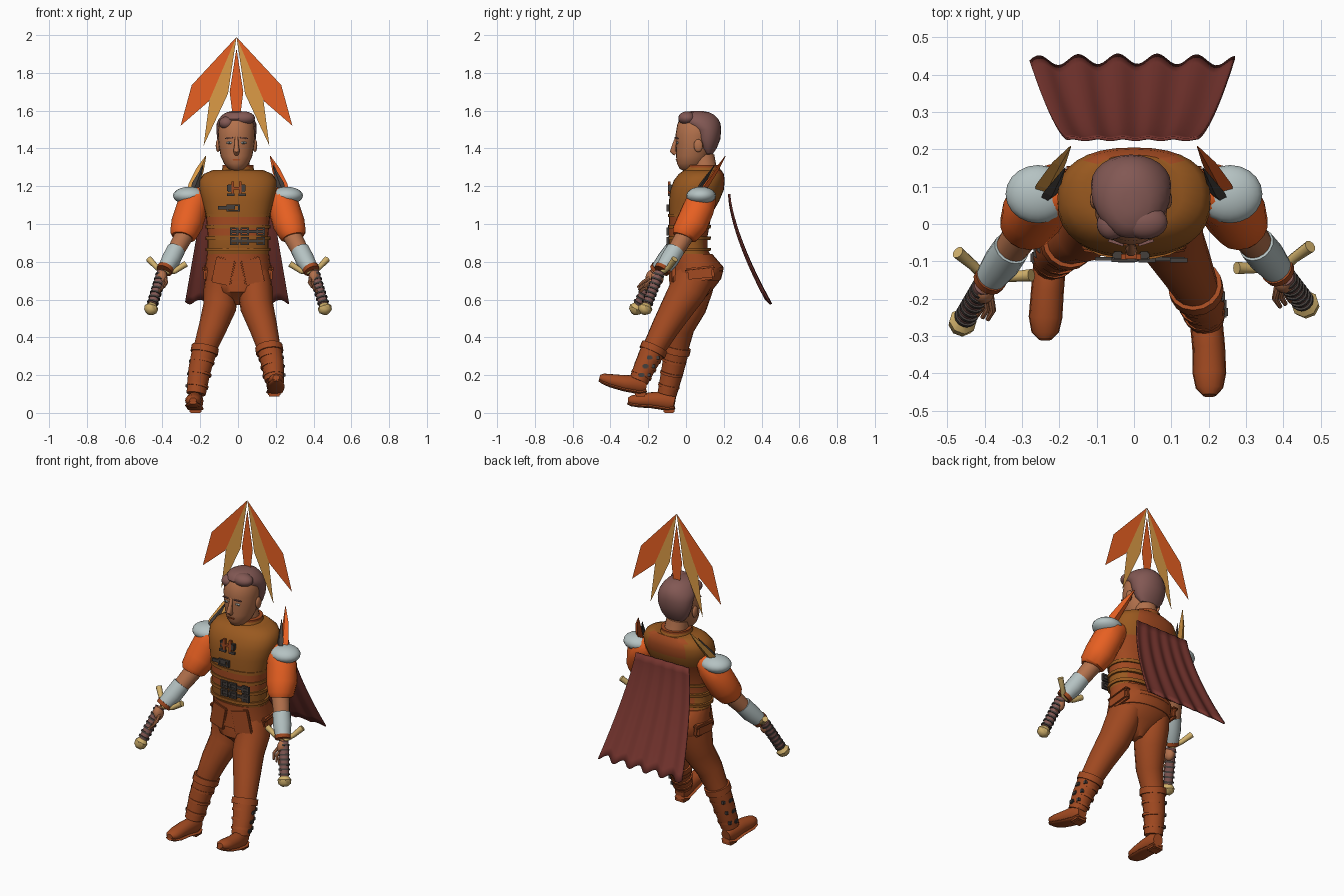
import bpy, bmesh, math
from mathutils import Vector

old = bpy.data.objects.get("Cube")
if old:
    bpy.data.objects.remove(old, do_unlink=True)

COLOURS = {
    "rust": (.36, .068, .015), "vest_brown": (.32, .10, .014),
    "orange": (.86, .125, .017), "gold": (.72, .33, .062),
    "brass": (.64, .44, .15), "skin": (.45, .165, .072),
    "hair_brown": (.225, .098, .088), "pale_grey": (.46, .54, .54),
    "charcoal": (.06, .05, .045), "maroon": (.175, .034, .027)}
MATS = {}
for key, rgb in COLOURS.items():
    m = bpy.data.materials.new(key)
    m.use_nodes = True
    m.diffuse_color = (*rgb, 1)
    m.node_tree.nodes["Principled BSDF"].inputs["Base Color"].default_value = (*rgb, 1)
    MATS[key] = m


def finish(name, bm, mats, smooth=True):
    bmesh.ops.recalc_face_normals(bm, faces=bm.faces)
    me = bpy.data.meshes.new(name)
    bm.to_mesh(me)
    bm.free()
    ob = bpy.data.objects.new(name, me)
    bpy.context.collection.objects.link(ob)
    for key in mats.split():
        me.materials.append(MATS[key])
    if smooth:
        bpy.ops.object.select_all(action='DESELECT')
        ob.select_set(True)
        bpy.context.view_layer.objects.active = ob
        bpy.ops.object.shade_smooth_by_angle(angle=math.radians(42))
    return ob


def skin_rings(name, rings, mats, smooth=True):
    bm = bmesh.new()
    vs = [[bm.verts.new(p) for p in ring] for ring in rings]
    n = len(vs[0])
    for a, b in zip(vs, vs[1:]):
        for i in range(n):
            j = (i + 1) % n
            bm.faces.new((a[i], a[j], b[j], b[i]))
    bm.faces.new(vs[0])
    bm.faces.new(vs[-1][::-1])
    return finish(name, bm, mats, smooth)


def loft(name, rows, mats, cx=0, n=24, power=1.0):
    """Stacked level rings; each row is z, front y, back y, half width."""
    def bend(v):
        return math.copysign(abs(v) ** power, v)
    rings = []
    for z, yf, yb, rx in rows:
        ang = [2 * math.pi * i / n for i in range(n)]
        rings.append([(cx + rx * bend(math.cos(a)),
                       (yf + yb) / 2 + (yb - yf) / 2 * bend(math.sin(a)), z) for a in ang])
    return skin_rings(name, rings, mats)


def limb(name, pts, mats, n=16, smooth=True):
    """Tube along a path; each point is x, y, z, side radius and optional depth radius."""
    c = [Vector(p[:3]) for p in pts]
    whole = (c[-1] - c[0]).normalized()
    ref = Vector((0, 1, 0)) if abs(whole.y) < .75 else Vector((0, 0, 1))
    rings = []
    for i, p in enumerate(pts):
        t = (c[min(i + 1, len(c) - 1)] - c[max(i - 1, 0)]).normalized()
        a = t.cross(ref).normalized()
        b = a.cross(t)
        rings.append([c[i] + a * p[3] * math.cos(k) + b * p[-1] * math.sin(k)
                      for k in (2 * math.pi * j / n for j in range(n))])
    return skin_rings(name, rings, mats, smooth)


def ball(name, loc, size, mats):
    bm = bmesh.new()
    bmesh.ops.create_uvsphere(bm, u_segments=20, v_segments=12, radius=1)
    ob = finish(name, bm, mats)
    ob.location, ob.scale = loc, size
    return ob


def box(name, loc, size, mats, rot=(0, 0, 0), bevel=0):
    bm = bmesh.new()
    bmesh.ops.create_cube(bm, size=1)
    bmesh.ops.scale(bm, vec=size, verts=bm.verts)
    if bevel:
        bmesh.ops.bevel(bm, geom=bm.edges[:], offset=bevel, segments=2, affect='EDGES')
    ob = finish(name, bm, mats, bool(bevel))
    ob.location, ob.rotation_euler = loc, rot
    return ob


def plate(name, pts, mats):
    bm = bmesh.new()
    bm.faces.new([bm.verts.new(p) for p in pts])
    return finish(name, bm, mats, False)


def buckle(loc, w=.03, h=.03):
    x, y, z = loc
    for s in (-1, 1):
        box("buckle_side", (x + s * w / 2, y, z), (.01, .012, h), "charcoal")
        box("buckle_bar", (x, y, z + s * h / 2), (w + .01, .012, .009), "charcoal")


# Head and face
HX = -.008
loft("head", [(1.283, -.015, .06, .024), (1.292, -.034, .08, .042), (1.32, -.048, .1, .066),
              (1.36, -.053, .125, .084), (1.42, -.052, .14, .094), (1.47, -.056, .15, .098),
              (1.53, -.046, .16, .094), (1.56, -.025, .12, .075)], "skin", HX)
loft("hair", [(1.37, .1, .142, .06), (1.4, .07, .162, .085), (1.45, .045, .182, .102),
              (1.5, .03, .186, .107), (1.53, -.02, .183, .106), (1.555, -.038, .172, .094),
              (1.578, -.03, .15, .075), (1.592, -.005, .12, .05), (1.598, .03, .09, .02)],
     "hair_brown", HX)
ball("hair_wave_right", (-.06, .0, 1.535), (.04, .042, .034), "hair_brown")
ball("hair_wave_left", (.03, .005, 1.56), (.06, .046, .036), "hair_brown")
limb("neck", [(0, .12, 1.2, .075), (0, .1, 1.27, .067), (HX, .088, 1.36, .062)], "skin")
limb("nose", [(HX, -.048, 1.46, .009), (HX, -.062, 1.42, .011), (HX, -.07, 1.385, .017),
              (HX, -.054, 1.37, .012)], "skin", 10)
box("mouth", (HX, -.052, 1.34), (.042, .008, .007), "rust", bevel=.002)
for s in (-1, 1):
    ball("ear", (HX + s * .098, .065, 1.415), (.012, .024, .034), "skin")
    ball("eye", (HX + s * .038, -.046, 1.43), (.016, .006, .006), "pale_grey")
    ball("iris", (HX + s * .038, -.05, 1.43), (.006, .003, .005), "charcoal")
    box("eyebrow", (HX + s * .04, -.05, 1.455), (.042, .008, .006), "hair_brown", (0, s * .1, s * .3))

# Torso: brown front and shoulders, rust midriff, lower back and nape
torso = loft("vest", [(.83, -.075, .13, .163), (.87, -.088, .115, .161), (.94, -.09, .115, .16),
                      (1.05, -.09, .135, .17), (1.12, -.09, .175, .19), (1.18, -.083, .2, .205),
                      (1.23, -.065, .205, .205), (1.265, -.038, .2, .182), (1.287, -.008, .185, .13)],
             "vest_brown rust", n=32, power=.85)
for f in torso.data.polygons:
    c = f.center
    midriff = .94 < c.z < 1.05
    lower_back = c.y > .09 and c.z < 1.14
    nape = c.y > .12 and c.z > 1.2 and abs(c.x) < .12
    f.material_index = 1 if midriff or lower_back or nape else 0
loft("collar", [(1.255, -.02, .195, .1), (1.285, -.008, .185, .086), (1.305, .005, .175, .08)],
     "vest_brown")
loft("collar_trim", [(1.3, .003, .178, .083), (1.312, .003, .178, .083)], "rust")
for z in (.865, .925, .985, 1.045):
    loft("vest_strap", [(z - .009, -.096, .13, .171), (z + .009, -.096, .133, .172)],
         "vest_brown", power=.85)
for z in (.91, .96):
    box("waist_strap", (.05, -.094, z), (.17, .01, .016), "charcoal")
    for x in (-.02, .035, .12):
        buckle((x, -.097, z), .036, .034)
for s in (-1, 1):
    box("chest_clasp", (s * .035 - .008, -.084, 1.19), (.028, .02, .04), "charcoal", bevel=.004)
    box("chest_clasp_pin", (s * .03 - .008, -.088, 1.155), (.04, .014, .014), "charcoal")
    box("chest_strap", (s * .02 - .008, -.088, 1.19), (.014, .014, .07), "rust")
buckle((-.025, -.096, 1.085), .06, .03)
box("rib_strap", (-.06, -.093, 1.085), (.09, .01, .018), "charcoal")
box("chest_cross_strap", (-.008, -.087, 1.19), (.09, .014, .014), "rust")

# Hips, coat skirt and side pouches
loft("hips", [(.57, -.01, .06, .02), (.6, -.035, .09, .055), (.64, -.08, .132, .12),
              (.69, -.08, .172, .165), (.75, -.072, .198, .172), (.8, -.075, .17, .165),
              (.85, -.08, .12, .16)], "rust", power=.9)
loft("coat_skirt", [(.7, -.086, .18, .175), (.715, -.086, .188, .176), (.77, -.082, .2, .174),
                    (.84, -.084, .14, .165)], "rust", power=.9)
for s in (-1, 1):
    box("side_pouch", (s * .166, .075, .735), (.035, .15, .07), "rust", (.1, 0, 0), .012)
    box("pouch_flap", (s * .17, .075, .762), (.038, .16, .022), "rust", (.1, 0, 0), .008)
    box("coat_front_flap", (s * .076, -.073, .75), (.105, .02, .14), "rust",
        (0, -s * .2, s * .16), .006)

# Legs and boots
LEGS = {
    "left": [(.085, .045, .73, .085, .11), (.092, .01, .65, .092, .1), (.1, -.045, .56, .088),
             (.135, -.11, .45, .074), (.165, -.17, .34, .061), (.185, -.215, .25, .052),
             (.192, -.25, .17, .045)],
    "right": [(-.085, .05, .73, .085, .11), (-.09, .04, .65, .092, .1), (-.097, .02, .56, .088),
              (-.135, -.03, .45, .074), (-.175, -.048, .34, .061), (-.205, -.072, .22, .053),
              (-.222, -.1, .1, .045)]}
FEET = {
    "left": [(.19, -.21, .145, .03, .035), (.192, -.245, .15, .042, .052),
             (.2, -.33, .158, .042, .042), (.202, -.4, .172, .043, .034),
             (.202, -.44, .183, .035, .026), (.202, -.458, .187, .018, .014)],
    "right": [(-.222, -.06, .055, .03, .035), (-.225, -.095, .062, .042, .052),
              (-.232, -.18, .068, .042, .042), (-.237, -.25, .066, .043, .034),
              (-.238, -.29, .066, .035, .026), (-.238, -.308, .066, .018, .014)]}
for side, s in (("left", 1), ("right", -1)):
    leg, foot = LEGS[side], FEET[side]
    limb(side + "_trouser_leg", leg, "rust")
    boot = [(*p[:3], p[3] + .006) for p in leg[4:]]
    limb(side + "_boot_shaft", boot, "rust")
    top, low = Vector(boot[0][:3]), Vector(boot[-1][:3])
    along = (low - top).normalized()

    def ring(name, t, half, r):
        c = top.lerp(low, t)
        limb(name, [(*(c - along * half), r), (*(c + along * half), r)], "rust")
        return c
    ring(side + "_boot_cuff", .03, .018, .073)
    for t in (.28, .55, .82):
        r = .068 - .013 * t
        c = ring(side + "_boot_strap", t, .007, r)
        box("boot_buckle", c + Vector((s * r, 0, 0)), (.014, .03, .022), "charcoal", bevel=.004)
        box("boot_tab", c + Vector((s * r * .72, r * .68, 0)), (.016, .016, .018), "charcoal")
    limb(side + "_boot_foot", foot, "rust")
    limb(side + "_boot_sole", [(p[0], p[1], p[2] - p[4] * .8, p[3] * 1.05, .01) for p in foot], "rust")
    box(side + "_boot_heel", Vector(foot[1][:3]) + Vector((0, .005, -.05)), (.066, .06, .024),
        "rust", bevel=.006)

# Arms, hands and held hilts
for side, s in (("left", 1), ("right", -1)):
    def at(x, y, z, *r):
        return (s * x, y - (.12 * max(0, .95 - z) if s < 0 else 0), z, *r)
    limb(side + "_sleeve", [at(.17, .085, 1.15, .05), at(.215, .083, 1.13, .078),
                            at(.245, .065, 1.08, .084), at(.27, .03, 1.0, .085),
                            at(.29, -.008, .945, .072), at(.294, -.014, .93, .058)], "orange")
    ball(side + "_shoulder_pad", (s * .257, .08, 1.15), (.087, .078, .047), "pale_grey")
    limb(side + "_forearm", [at(.28, .0, .95, .05), at(.312, -.035, .89, .047),
                             at(.385, -.125, .75, .034)], "skin")
    limb(side + "_bracer", [at(.328, -.055, .865, .049), at(.355, -.088, .81, .05),
                            at(.382, -.12, .765, .042)], "pale_grey")
    limb(side + "_wrist_band", [at(.382, -.12, .768, .045), at(.39, -.13, .752, .043)], "rust")
    ball(side + "_palm", at(.402, -.152, .715), (.028, .034, .042), "skin")
    for k in range(4):
        d = k * .014
        limb(side + "_finger", [at(.385 + d, -.165 + d / 2, .715 - d, .01),
                                at(.378 + d, -.2 + d / 2, .69 - d, .009),
                                at(.392 + d, -.222 + d / 2, .665 - d, .006)], "skin", 8)
    a, b = Vector(at(.402, -.14, .745)), Vector(at(.453, -.207, .575))
    limb(side + "_grip", [(*a, .027), (*b, .025)], "hair_brown")
    for k in range(7):
        c, e = a.lerp(b, .08 + k * .14), a.lerp(b, .13 + k * .14)
        limb(side + "_grip_wrap", [(*c, .031), (*e, .031)], "charcoal")
    limb(side + "_pommel", [(*a.lerp(b, .98), .02), (*a.lerp(b, 1.1), .038),
                            (*a.lerp(b, 1.22), .034), (*a.lerp(b, 1.3), .014)], "brass", 8)
    limb(side + "_guard_outer", [at(.395, -.125, .745, .014), at(.43, -.09, .77, .014),
                                 at(.472, -.06, .815, .017)], "brass", 10)
    limb(side + "_guard_inner", [at(.395, -.125, .745, .014), at(.335, -.118, .75, .014),
                                 at(.275, -.118, .79, .017)], "brass", 10)
    # Pointed blades behind the shoulder
    limb(side + "_back_blade", [(s * .265, .06, 1.14, .006, .006), (s * .235, .105, 1.2, .03, .014),
                                (s * .2, .165, 1.29, .02, .01), (s * .17, .208, 1.36, .002, .002)],
         "orange" if s > 0 else "gold", 4, False)
    limb(side + "_blade_core", [(s * .255, .04, 1.14, .006), (s * .222, .085, 1.21, .022, .012),
                                (s * .185, .15, 1.31, .002)], "charcoal", 4, False)

# Fan of flat petals over the head
AX, FY = -.008, .1
TOP = (AX, FY, 1.99)
for s in (-1, 1):
    plate("outer_petal", [TOP] + [(AX + s * x, FY, z) for x, z in
                                  ((.237, 1.735), (.296, 1.52), (.146, 1.65))], "orange")
    plate("inner_petal", [TOP] + [(AX + s * x, FY, z) for x, z in
                                  ((.142, 1.66), (.174, 1.415), (.045, 1.69))], "gold")
plate("middle_petal", [(AX, FY, 1.93), (AX - .036, FY, 1.7), (AX, FY, 1.41), (AX + .036, FY, 1.7)],
      "orange")

# Pleated cape hanging behind
bm = bmesh.new()
NU, NV = 64, 14
grid = []
for j in range(NV + 1):
    v = j / NV
    row = []
    for i in range(NU + 1):
        u = 2 * i / NU - 1
        wave = math.cos(math.pi * 2.6 * (u + .14) * 2)
        row.append(bm.verts.new((-.005 + u * (.175 + .1 * v),
                                 .232 + .205 * v ** 1.5 + wave * (.002 + .012 * v)
                                 + .006 * v * (1 - u * u),
                                 1.16 - .57 * v - .012 * v * wave)))
    grid.append(row)
for a, b in zip(grid, grid[1:]):
    for i in range(NU):
        bm.faces.new((a[i], a[i + 1], b[i + 1], b[i]))
cape = finish("cape", bm, "maroon")
thick = cape.modifiers.new("thickness", 'SOLIDIFY')
thick.thickness = .008
